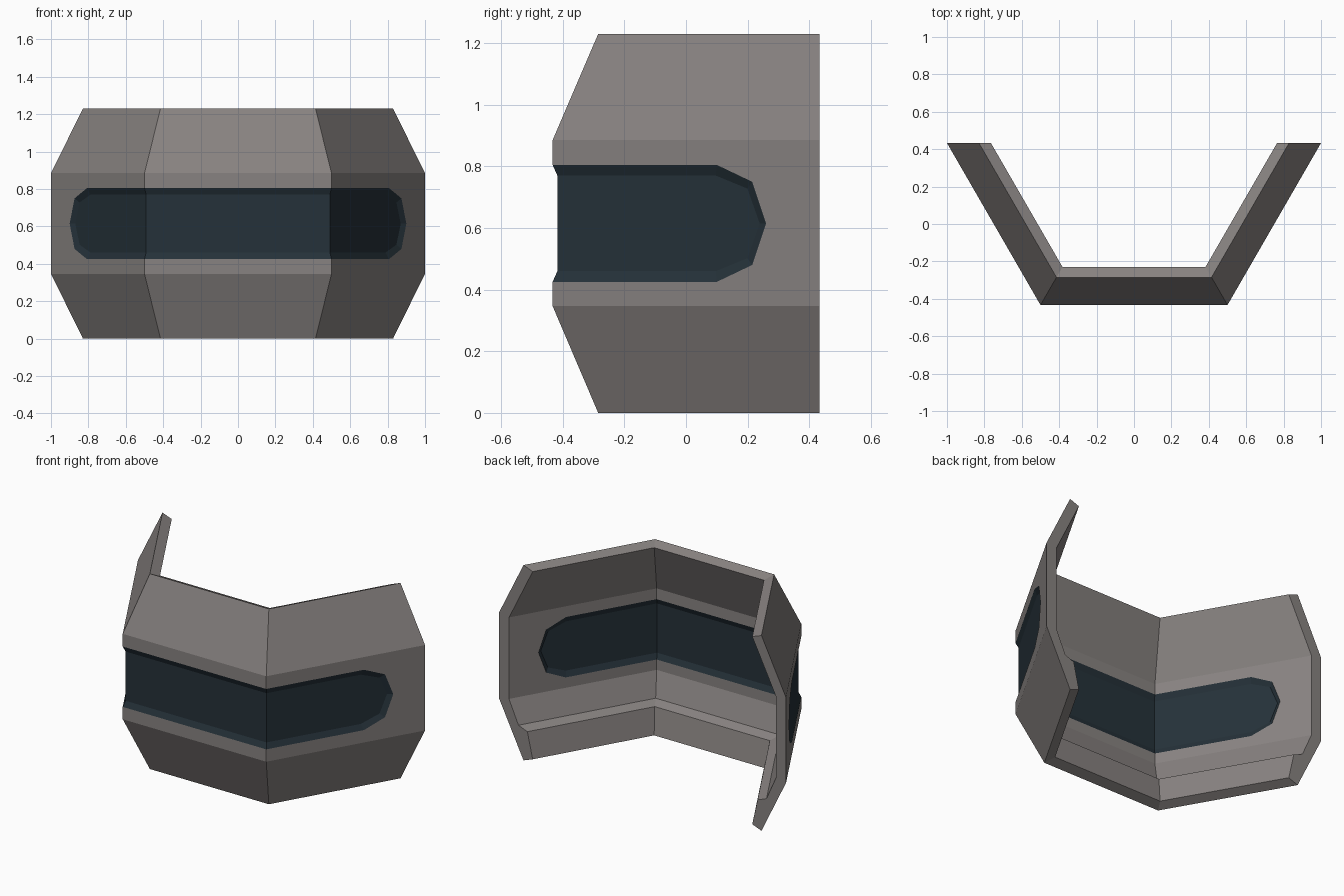
import bpy, bmesh, math
from mathutils import Vector

if "Cube" in bpy.data.objects:
    bpy.data.objects.remove(bpy.data.objects["Cube"])

ZC = 0.615                      # window centre height
Y0 = 0.433                      # centre of the half hexagon


def pos(u, r, z):
    """Point on a half hexagon of radius r; u runs 0..3 along its three sides."""
    i = min(int(u), 2)
    a, b = (Vector((r * math.cos(t), Y0 + r * math.sin(t), z))
            for t in (math.pi * (1 + k / 3) for k in (i, i + 1)))
    return a.lerp(b, u - i)


def material(name, rgb):
    m = bpy.data.materials.new(name)
    m.diffuse_color = (*rgb, 1)
    m.use_nodes = True
    m.node_tree.nodes["Principled BSDF"].inputs["Base Color"].default_value = m.diffuse_color
    return m


def make(name, bm, mat):
    bmesh.ops.remove_doubles(bm, verts=bm.verts, dist=1e-4)
    bmesh.ops.dissolve_degenerate(bm, edges=bm.edges, dist=1e-4)
    bmesh.ops.recalc_face_normals(bm, faces=bm.faces)
    me = bpy.data.meshes.new(name)
    bm.to_mesh(me)
    bm.free()
    me.materials.append(mat)
    ob = bpy.data.objects.new(name, me)
    bpy.context.collection.objects.link(ob)
    return ob


def face(bm, pts):
    clean = []
    for p in pts:
        if all((p - q).length > 1e-4 for q in clean):
            clean.append(p)
    if len(clean) > 2:
        bm.faces.new([bm.verts.new(p) for p in clean])


def sweep(bm, cols, profile):
    """Skin an open profile (a function of window half height) along the columns."""
    for (ua, ha), (ub, hb) in zip(cols, cols[1:]):
        pa, pb = profile(ha), profile(hb)
        for j in range(len(pa) - 1):
            face(bm, [pos(ua, *pa[j]), pos(ub, *pb[j]),
                      pos(ub, *pb[j + 1]), pos(ua, *pa[j + 1])])


def mirrored(half):
    return half + [(3 - u, h) for u, h in reversed(half)]


# Wall cross-section (radius, height), split at the window opening
def upper(h):
    return [(1, ZC + h), (1, 0.885), (0.829, 1.23), (0.765, 1.206),
            (0.93, 0.873), (0.93, ZC + h)]


def lower(h):
    return [(0.93, ZC - h), (0.93, 0.36), (0.864, 0.212), (0.802, 0.188),
            (0.765, 0.024), (0.829, 0), (1, 0.347), (1, ZC - h)]


# Columns along the wall: (position, window half height)
opening = mirrored([(0.2, 0), (0.252, 0.135), (0.385, 0.19), (1, 0.19)])
pane = mirrored([(0.228, 0), (0.275, 0.113), (0.395, 0.155), (1, 0.155)])

# Wall with window opening and end caps
bm = bmesh.new()
cols = [(0, 0)] + opening + [(3, 0)]
sweep(bm, cols, upper)
sweep(bm, cols, lower)
for u in (0, 3):
    face(bm, [pos(u, *p) for p in upper(0) + lower(0)])
make("wall", bm, material("warm grey", (0.245, 0.225, 0.218)))

# Recessed window: sloped rim and flat pane on both sides of the wall
bm = bmesh.new()
for rim_r, pane_r in ((1, 0.982), (0.93, 0.948)):
    sweep(bm, pane, lambda h: [(pane_r, ZC - h), (pane_r, ZC + h)])
    for s in (1, -1):
        for i in range(len(pane) - 1):
            quad = [(opening[i], rim_r), (opening[i + 1], rim_r),
                    (pane[i + 1], pane_r), (pane[i], pane_r)]
            face(bm, [pos(u, r, ZC + s * h) for (u, h), r in quad])
make("window", bm, material("dark blue glass", (0.0185, 0.031, 0.041)))
